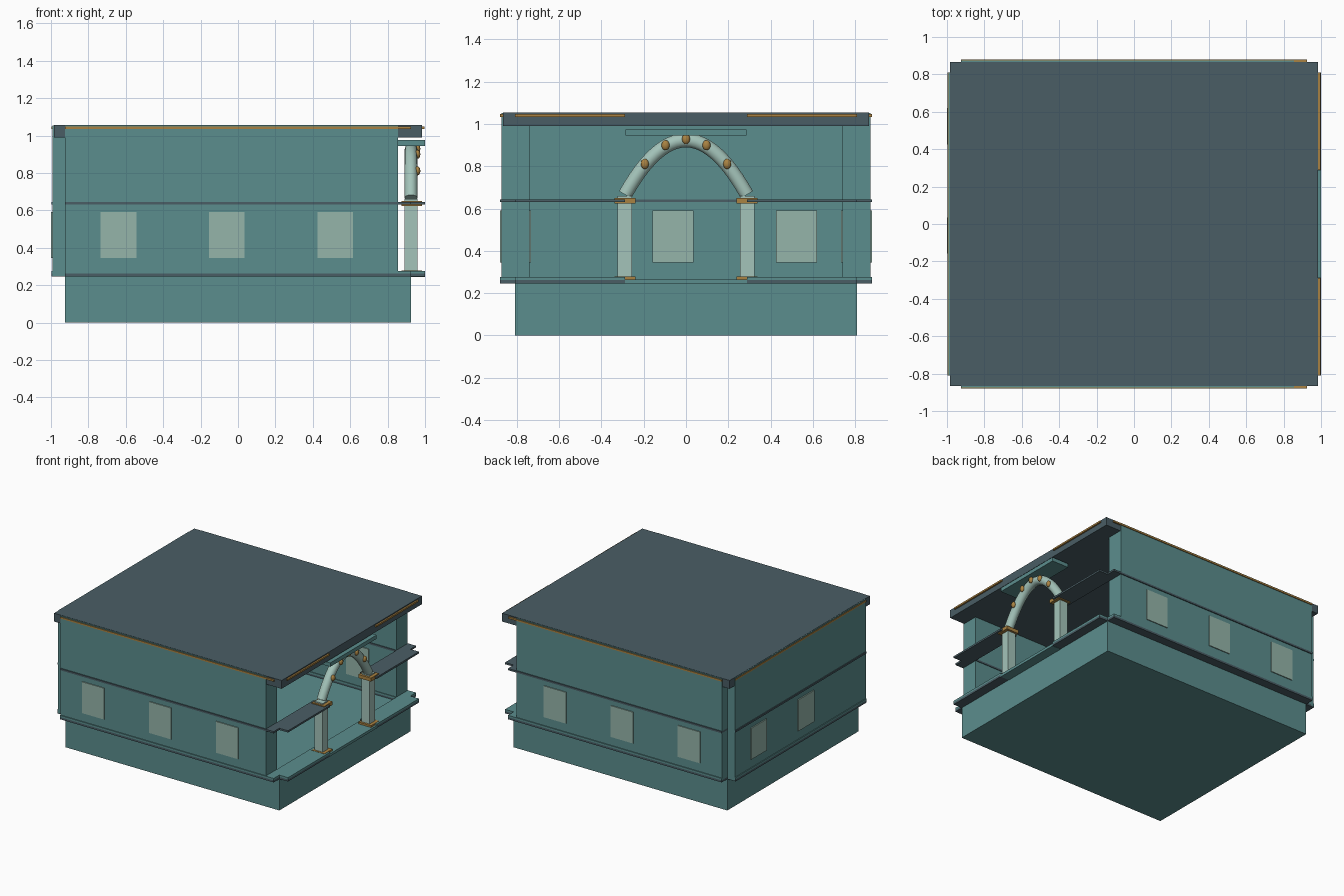
import bpy
import math
from mathutils import Vector

default = bpy.data.objects.get("Cube")
if default:
    bpy.data.objects.remove(default, do_unlink=True)


def material(name, r, g, b):
    m = bpy.data.materials.new(name)
    m.use_nodes = True
    m.diffuse_color = (r, g, b, 1)
    m.node_tree.nodes["Principled BSDF"].inputs["Base Color"].default_value = (r, g, b, 1)
    return m


teal = material("teal plaster", 0.105, 0.27, 0.27)
slate = material("slate", 0.068, 0.11, 0.13)
pale = material("pale stone", 0.37, 0.55, 0.49)
glass = material("window glass", 0.30, 0.46, 0.40)
gold = material("aged gold", 0.40, 0.225, 0.055)


def box(name, xs, ys, zs, mat):
    """Box from its lower and upper limits on each axis."""
    lo, hi = (Vector(p) for p in zip(xs, ys, zs))
    size = hi - lo
    bpy.ops.mesh.primitive_cube_add(size=1, location=(lo + hi) / 2)
    ob = bpy.context.object
    ob.name = name
    for v in ob.data.vertices:
        v.co = [c * s for c, s in zip(v.co, size)]
    ob.data.materials.append(mat)
    return ob


def side_span(side, a, b):
    """Mirror the span a..b to the given side of the centre."""
    return sorted((side * a, side * b))


HX, HY = 0.925, 0.81          # wall lines, over the edges of the base
FLOOR, MID, EAVE, TOP = 0.25, 0.63, 0.99, 1.055
SILL, HEAD = 0.345, 0.59
LEDGE = (0.855, 1.0)
PILLAR_Y = 0.288

# Base and roof
box("base", (-HX, HX), (-HY, HY), (0, FLOOR), teal)
box("roof", (-0.985, 0.985), (-0.867, 0.867), (EAVE, TOP), slate)

# Thick walls, one side left open
box("back_wall", (-0.991, -0.86), (-HY, HY), (FLOOR, TOP - 0.002), teal)
for side, label in ((-1, "right"), (1, "left")):
    box(f"{label}_wall", (-HX, 0.855), side_span(side, 0.74, 0.873),
        (FLOOR, TOP - 0.002), teal)

# Trim bands that follow the walls
bands = (("floor_trim", FLOOR - 0.004, FLOOR + 0.012, slate),
         ("sill_trim", FLOOR + 0.012, FLOOR + 0.027, teal),
         ("middle_trim", MID, MID + 0.014, slate))
for name, low, high, mat in bands:
    box(f"back_{name}", (-0.997, -0.853), (-HY, HY), (low, high), mat)
    for side, label in ((-1, "right"), (1, "left")):
        box(f"{label}_{name}", (-HX, HX), side_span(side, 0.735, 0.88),
            (low, high), mat)
        box(f"open_{label}_{name}", LEDGE, side_span(side, PILLAR_Y, HY),
            (low, high), mat)
box("threshold", LEDGE, (-PILLAR_Y, PILLAR_Y), (FLOOR - 0.006, FLOOR + 0.015), teal)

# Gold lines along the eaves
gold_z = (1.034, 1.047)
box("back_gold_line", (-0.996, -0.98), (-HY, HY), gold_z, gold)
for side, label in ((-1, "right"), (1, "left")):
    box(f"{label}_gold_line", (-HX, HX), side_span(side, 0.86, 0.879), gold_z, gold)
    box(f"open_{label}_gold_line", (0.98, 0.997), side_span(side, PILLAR_Y, HY),
        gold_z, gold)

# Windows, set through the walls so they show on both faces
for i in range(3):
    x = -0.64 + 0.58 * i
    for side, label in ((-1, "right"), (1, "left")):
        box(f"{label}_window", (x - 0.096, x + 0.096), side_span(side, 0.733, 0.88),
            (SILL, HEAD), glass)
for y in (-0.062, 0.522):
    box("back_window", (-1.0, -0.852), (y - 0.097, y + 0.097), (SILL, HEAD), glass)

# Pillars with gold feet and caps
for side in (-1, 1):
    box("pillar", (0.89, 0.96), side_span(side, 0.255, 0.323), (FLOOR, 0.66), pale)
    for name, low in (("pillar_foot", 0.252), ("pillar_cap", 0.624)):
        box(name, (0.875, 0.985), side_span(side, 0.238, 0.338), (low, low + 0.027), gold)


# Arch: a round tube along a parabola
def arch_z(y):
    return 0.923 - 3.1 * y * y


curve = bpy.data.curves.new("arch", "CURVE")
curve.dimensions = "3D"
curve.bevel_depth = 0.035
curve.bevel_resolution = 3
curve.use_fill_caps = True
spline = curve.splines.new("POLY")
steps = 24
spline.points.add(steps)
for i, point in enumerate(spline.points):
    y = PILLAR_Y * (2 * i / steps - 1)
    point.co = (HX, y, arch_z(y), 1)
arch = bpy.data.objects.new("arch", curve)
bpy.context.collection.objects.link(arch)
curve.materials.append(pale)
bpy.ops.object.select_all(action="DESELECT")
arch.select_set(True)
bpy.context.view_layer.objects.active = arch
bpy.ops.object.convert(target="MESH")
bpy.ops.object.shade_smooth_by_angle(angle=math.radians(40))

# Gold beads on the outer face of the arch
for y in (-0.195, -0.097, 0, 0.097, 0.195):
    bpy.ops.mesh.primitive_uv_sphere_add(segments=16, ring_count=8, radius=1,
                                         location=(0.96, y, arch_z(y) + 0.006))
    bead = bpy.context.object
    bead.name = "arch_bead"
    bead.scale = (0.015, 0.019, 0.024)
    bead.data.materials.append(gold)
    bpy.ops.object.shade_smooth()

# Flat lintel above the arch
box("lintel", LEDGE, (-0.287, 0.287), (0.945, 0.975), teal)
